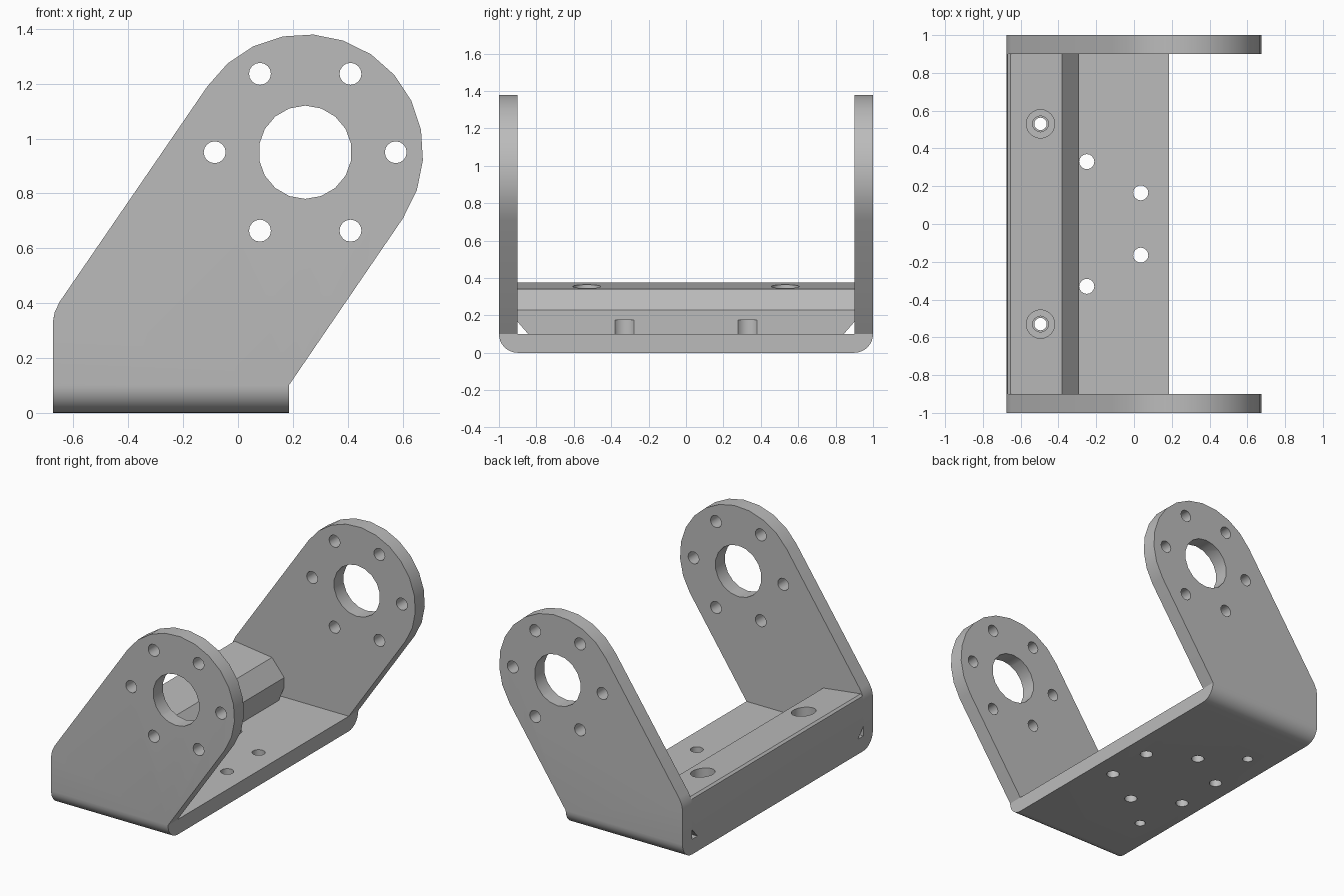
import bpy, bmesh, math
from mathutils import Matrix, Vector

cube = bpy.data.objects.get("Cube")
if cube:
    bpy.data.objects.remove(cube, do_unlink=True)

steel = bpy.data.materials.new("grey metal")
steel.use_nodes = True
steel.diffuse_color = (0.5, 0.5, 0.5, 1)
steel.node_tree.nodes["Principled BSDF"].inputs["Base Color"].default_value = (0.5, 0.5, 0.5, 1)


def to_object(name, bm):
    bmesh.ops.recalc_face_normals(bm, faces=bm.faces)
    mesh = bpy.data.meshes.new(name)
    bm.to_mesh(mesh)
    bm.free()
    mesh.materials.append(steel)
    obj = bpy.data.objects.new(name, mesh)
    bpy.context.collection.objects.link(obj)
    return obj


def prism(name, profile, axis, half):
    """Extrude a 2D profile along x (profile in y, z) or y (profile in x, z)."""
    place = (lambda a, b: (-half, a, b)) if axis == "x" else (lambda a, b: (a, -half, b))
    bm = bmesh.new()
    face = bm.faces.new([bm.verts.new(place(a, b)) for a, b in profile])
    moved = bmesh.ops.extrude_face_region(bm, geom=[face])["geom"]
    shift = Vector((2 * half, 0, 0) if axis == "x" else (0, 2 * half, 0))
    bmesh.ops.translate(bm, vec=shift, verts=[v for v in moved if isinstance(v, bmesh.types.BMVert)])
    return to_object(name, bm)


def cylinders(name, specs):
    """Cutter made of separate cylinders: (centre, radius, depth, along_y, sides)."""
    bm = bmesh.new()
    for centre, radius, depth, along_y, sides in specs:
        turn = Matrix.Rotation(math.pi / 2 if along_y else 0, 4, "X")
        bmesh.ops.create_cone(bm, cap_ends=True, segments=sides, radius1=radius, radius2=radius,
                              depth=depth, matrix=Matrix.Translation(centre) @ turn)
    return to_object(name, bm)


def cut(obj, cutter, operation="DIFFERENCE"):
    mod = obj.modifiers.new("cut", "BOOLEAN")
    mod.object, mod.operation, mod.solver = cutter, operation, "EXACT"
    bpy.ops.object.select_all(action="DESELECT")
    bpy.context.view_layer.objects.active = obj
    obj.select_set(True)
    bpy.ops.object.modifier_apply(modifier="cut")
    bpy.data.objects.remove(cutter, do_unlink=True)


def arc(cx, cz, r, start, end, steps):
    angles = [math.radians(start + (end - start) * i / steps) for i in range(steps + 1)]
    return [(cx + r * math.cos(a), cz + r * math.sin(a)) for a in angles]


def ring(cx, cy, r):
    return [(cx + r * math.cos(a), cy + r * math.sin(a))
            for a in (math.radians(d) for d in range(0, 360, 60))]


T = 0.1                          # sheet thickness
PIVOT, HOLE_R = (0.245, 0.95), 0.33

# Bent U bracket: channel section trimmed by the side outline
channel = (arc(-1 + T, T, T, 180, 270, 8) + arc(1 - T, T, T, 270, 360, 8)
           + [(1, 2), (1 - T, 2), (1 - T, T), (T - 1, T), (T - 1, 2), (-1, 2)])
bracket = prism("bracket", channel, "x", 1)
outline = ([(-0.675, -0.1), (0.185, -0.1), (0.185, T)] + arc(*PIVOT, 0.43, -34, 146, 12)
           + [(-0.65, 0.405), (-0.668, 0.368), (-0.675, 0.33)])
cut(bracket, prism("outline", outline, "y", 2), "INTERSECT")

# Bearing opening and bolt circle through both arms
arm_holes = [((PIVOT[0], 0, PIVOT[1]), 0.17, 3, True, 18)]
arm_holes += [((x, 0, z), 0.04, 3, True, 16) for x, z in ring(*PIVOT, HOLE_R)]
cut(bracket, cylinders("arm_holes", arm_holes))

# Bolt circle and bar screws through the floor
floor_bolts = [(-y - 0.25, x) for x, y in ring(0, 0, HOLE_R)]
bar_screws = [(-0.495, s * 0.53) for s in (-1, 1)]
floor_holes = [((x, y, 0), 0.04, 0.4, False, 16) for x, y in floor_bolts]
floor_holes += [((x, y, 0), 0.033, 0.4, False, 16) for x, y in bar_screws]
cut(bracket, cylinders("floor_holes", floor_holes))

# Cross bar with bottom ends chamfered to clear the bends
section = [(-0.675, T), (-0.29, T), (-0.29, 0.23), (-0.38, 0.34),
           (-0.655, 0.375), (-0.669, 0.363), (-0.675, 0.33)]
bar = prism("cross_bar", section, "y", 1)
ends = [(-0.835, 0.09), (0.835, 0.09), (0.9, 0.165), (0.9, 1), (-0.9, 1), (-0.9, 0.165)]
cut(bar, prism("bar_ends", ends, "x", 1), "INTERSECT")

# Pockets over the bolt heads, screw holes and counterbores
pockets = [((x, y, 0.075), 0.065, 0.2, False, 20) for x, y in floor_bolts if x < 0]
pockets += [((x, y, 0.2), 0.042, 0.4, False, 16) for x, y in bar_screws]
cut(bar, cylinders("pockets", pockets))
cut(bar, cylinders("counterbores", [((x, y, 0.4), 0.075, 0.3, False, 24) for x, y in bar_screws]))

# Smooth curved walls, keep sheet edges crisp
for obj in (bracket, bar):
    bpy.ops.object.select_all(action="DESELECT")
    bpy.context.view_layer.objects.active = obj
    obj.select_set(True)
    bpy.ops.object.shade_smooth_by_angle(angle=math.radians(32))
